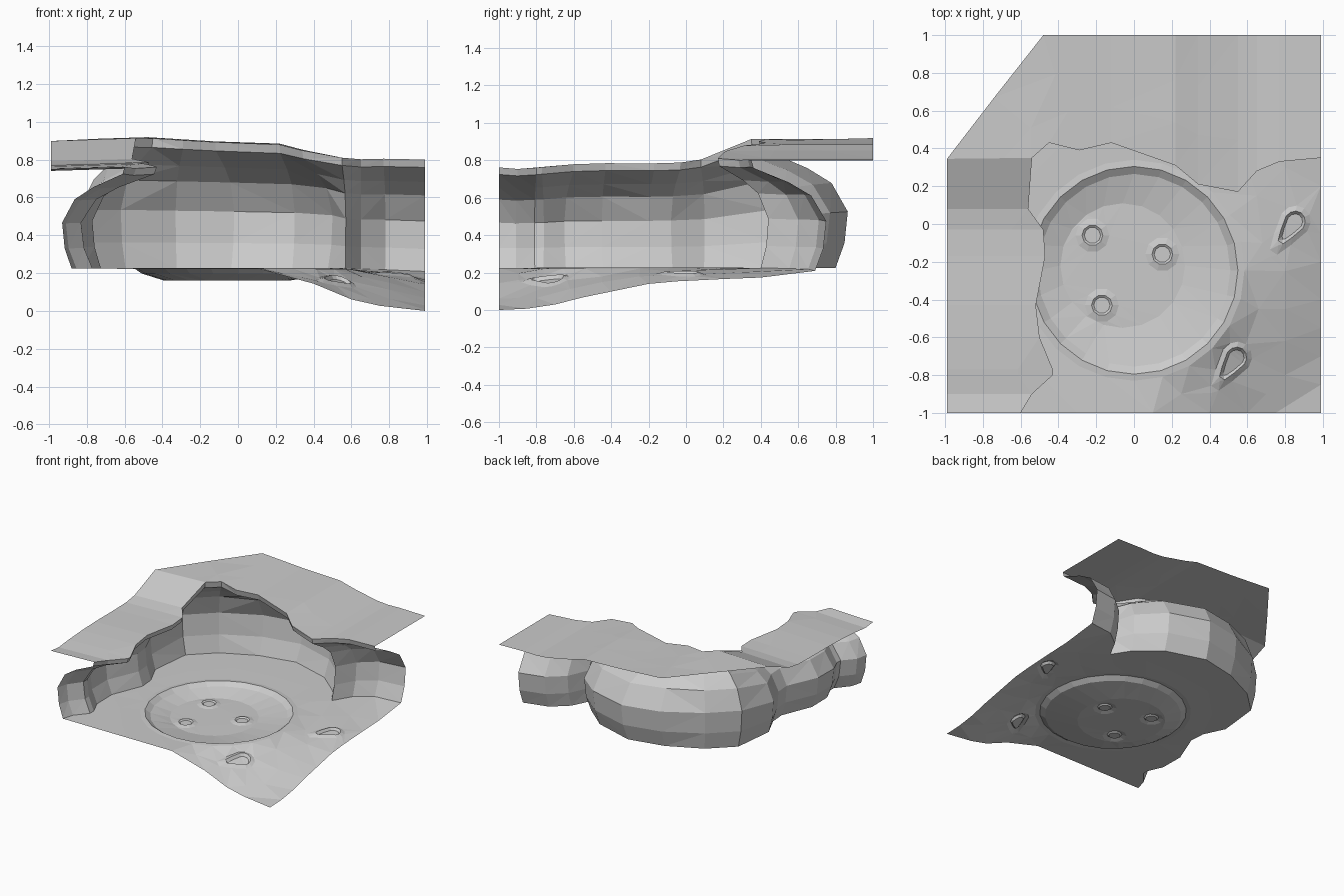
import bpy, bmesh
from math import sin, cos, pi, radians, sqrt
from mathutils import Vector
from mathutils.geometry import delaunay_2d_cdt

if "Cube" in bpy.data.objects:
    bpy.data.objects.remove(bpy.data.objects["Cube"])

# Ledge lip (x, y) and the deepest wall outline behind it (x, y)
COLS = [
    (-.60, -1, -.93, -1), (-.54, -.90, -.91, -.91), (-.43, -.80, -.83, -.81),
    (-.43, -.77, -.83, -.76), (-.50, -.60, -.88, -.65), (-.52, -.43, -.88, -.45),
    (-.47, -.17, -.77, -.20), (-.48, -.03, -.78, -.08), (-.56, .08, -.86, .10),
    (-.54, .35, -.82, .45), (-.45, .43, -.62, .64), (-.29, .39, -.33, .80),
    (-.12, .43, -.02, .865), (.22, .31, .30, .77), (.34, .21, .50, .60),
    (.55, .17, .57, .44), (.65, .28, .65, .60), (.77, .33, .78, .71), (.99, .35, .99, .75)]
# Undercut section: (outward fraction, fraction of drop)
SECTION = [(0, 0), (.03, .07), (.5, .2), (.8, .32), (1, .55), (.96, .8), (.85, 1)]


def interp(t, pts):
    if t <= pts[0][0]:
        return pts[0][1]
    for (a, u), (b, v) in zip(pts, pts[1:]):
        if t <= b:
            return u + (v - u) * (t - a) / (b - a)
    return pts[-1][1]


def ledge_z(x, y):
    a = interp(y, [(-1, .755), (-.9, .745), (-.75, .76), (-.5, .775), (-.2, .775),
                   (0, .78), (.1, .80), (.35, .905), (1, .91)])
    b = interp(x, [(-1, .905), (-.5, .92), (-.1, .895), (.2, .89), (.35, .85),
                   (.6, .80), (.75, .805), (1, .80)])
    return b + (a - .91) * min(1, max(0, (.38 - x) / .6))


def ground_z(x, y):
    p = interp(x, [(.1, 0), (.4, .36), (.6, .73), (.75, .88), (.99, 1)])
    q = interp(y, [(-1, 1), (-.85, .97), (-.7, .87), (-.55, .7), (-.2, .38),
                   (0, .3), (.4, .23), (.73, .05)])
    return .225 * (1 - p * q * max(0, 1 - 2 * sqrt((1 - p) * (1 - q))))


def make(name, verts, faces):
    mesh = bpy.data.meshes.new(name)
    mesh.from_pydata(verts, [], faces)
    mesh.validate()
    ob = bpy.data.objects.new(name, mesh)
    bpy.context.collection.objects.link(ob)
    bm = bmesh.new()
    bm.from_mesh(mesh)
    bmesh.ops.triangulate(bm, faces=bm.faces[:])
    bm.to_mesh(mesh)
    bm.free()
    return ob


def sheet(name, columns, flip=False):
    n = len(columns[0])
    verts = [v for c in columns for v in c]
    faces = []
    for i in range(len(columns) - 1):
        for r in range(n - 1):
            f = [i * n + r, (i + 1) * n + r, (i + 1) * n + r + 1, i * n + r + 1]
            faces.append(f[::-1] if flip else f)
    make(name, verts, faces)


# Upper ledge: each lip point runs out to the tile edge
def edge_point(i, x, y):
    special = {9: (-.99, .345), 10: (-.74, .67), 11: (-.48, 1)}
    if i in special:
        return special[i]
    return (-.99, y) if i < 9 else (x, 1)


ledge = []
for i, (x, y, _, _) in enumerate(COLS):
    ex, ey = edge_point(i, x, y)
    col = []
    for t in (0, .33, .66, 1):
        px, py = x + (ex - x) * t, y + (ey - y) * t
        col.append((px, py, ledge_z(px, py)))
    ledge.append(col)
sheet("upper_ledge", ledge)

# Undercut rock wall
wall = []
for x, y, wx, wy in COLS:
    top = ledge_z(x, y)
    k_end = SECTION[-1][0]
    base = ground_z(x + (wx - x) * k_end, y + (wy - y) * k_end)
    wall.append([(x + (wx - x) * t, y + (wy - y) * t, top + (base - top) * k)
                 for t, k in SECTION])
sheet("rock_wall", wall, flip=True)

# Floor: rings of points triangulated inside the floor outline
pts, edges = [], []


def loop(ring):
    s = len(pts)
    pts.extend(ring)
    n = len(ring)
    edges.extend((s + i, s + (i + 1) % n) for i in range(n))


def circle(cx, cy, r, z, n):
    loop([(cx + r * cos(2 * pi * i / n), cy + r * sin(2 * pi * i / n), z) for i in range(n)])


outline = [c[-1] for c in wall]
outline += [(.99, y, ground_z(.99, y)) for y in (.4, .2, -.05, -.2, -.4, -.55, -.7, -.85, -1)]
outline += [(x, -1, ground_z(x, -1)) for x in (.75, .6, .4, .1, -.3, -.65)]
n_out = len(outline)
loop(outline)

# Round basin: soft rim sloping down to a flat bed
for r, z, sides in [(.585, .222, 24), (.55, .226, 24), (.51, .198, 24)]:
    circle(0, -.245, r, z, sides)
circle(-.06, -.22, .33, .16, 20)

# Three small craters in the bed
for cx, cy in [(-.22, -.06), (.15, -.16), (-.17, -.43)]:
    for r, z in [(.09, .162), (.055, .172), (.043, .163)]:
        circle(cx, cy, r, z, 10)

# Two teardrop hollows on the slope
for cx, cy, ang in [(.85, .01, 235), (.54, -.71, 235)]:
    u = Vector((cos(radians(ang)), sin(radians(ang))))
    v = Vector((-u.y, u.x))
    for s, dz in [(1.5, 0), (1.0, .012), (.75, -.006)]:
        ring = []
        for i in range(12):
            a = 2 * pi * i / 12
            c = cos(a)
            p = u * (c * (.15 if c > 0 else .06) * s) + v * (sin(a) * .055 * s * (1 - .5 * max(c, 0)))
            x, y = cx + p.x, cy + p.y
            ring.append((x, y, ground_z(x, y) + dz))
        loop(ring)

# Loose points that shape the open ground
for x, y in [(.66, -.45), (.8, -.8), (.8, -.45), (.8, -.25), (.68, -.1), (.65, .15), (.8, .3), (.45, .3),
             (.3, .5), (0, .5), (-.35, .45), (-.6, .2), (-.7, -.3), (-.65, -.6), (-.45, -.85),
             (.8, -.62), (.7, -.9), (.25, -.9)]:
    pts.append((x, y, ground_z(x, y)))

co, _, faces, origin, _, _ = delaunay_2d_cdt(
    [Vector(p[:2]) for p in pts], edges, [list(range(n_out))[::-1]], 1, 1e-5)
verts = [(c.x, c.y, pts[o[0]][2] if o else ground_z(c.x, c.y)) for c, o in zip(co, origin)]
tris = []
for f in faces:
    a, b, c = (co[i] for i in f[:3])
    ccw = (b.x - a.x) * (c.y - a.y) - (b.y - a.y) * (c.x - a.x) > 0
    tris.append(list(f) if ccw else list(f)[::-1])
make("cave_floor", verts, tris)
